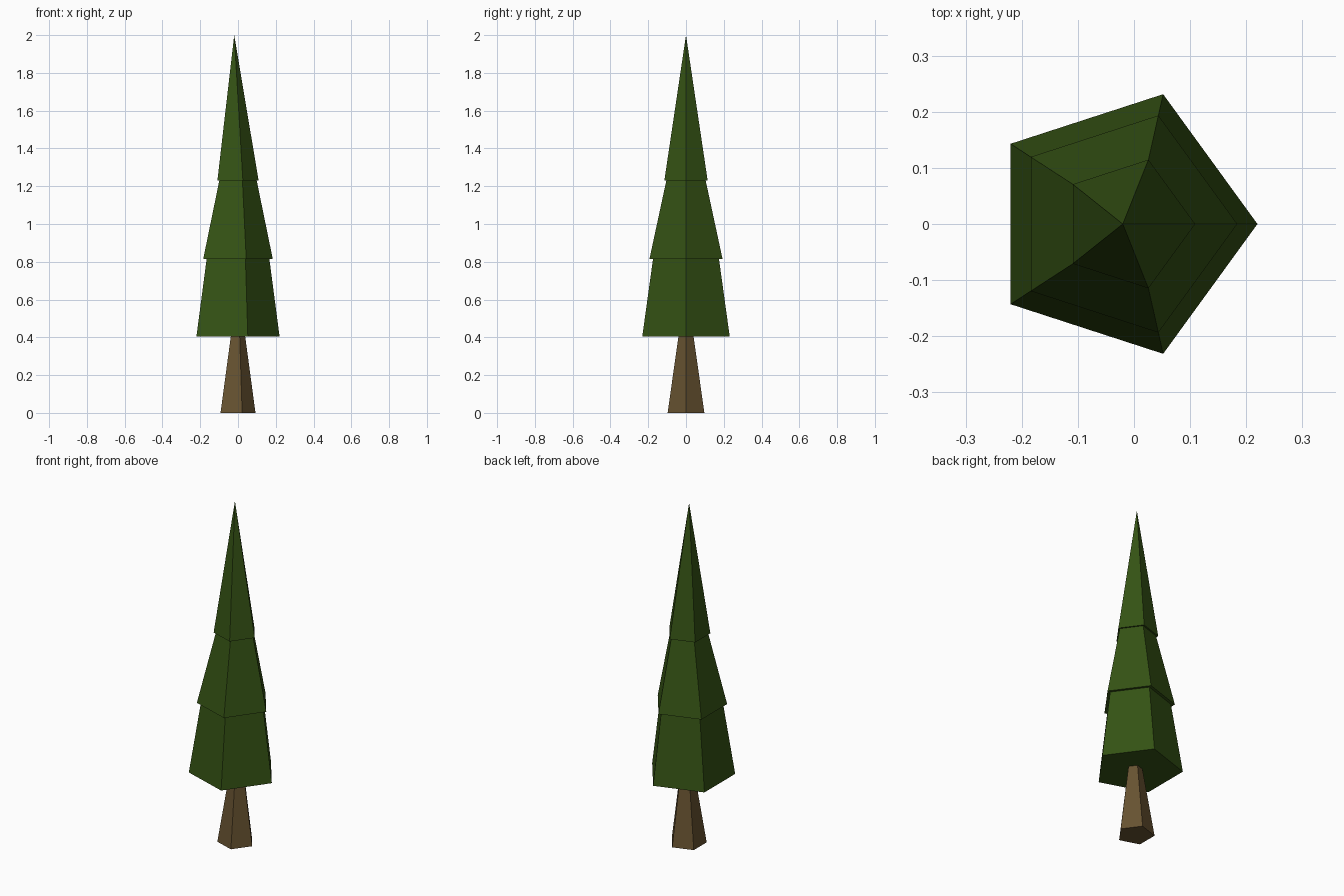
import bpy, bmesh
from math import cos, sin, pi

if "Cube" in bpy.data.objects:
    bpy.data.objects.remove(bpy.data.objects["Cube"])

SIDES = 5


def material(name, rgb):
    mat = bpy.data.materials.new(name)
    mat.diffuse_color = (*rgb, 1)
    mat.use_nodes = True
    mat.node_tree.nodes["Principled BSDF"].inputs["Base Color"].default_value = mat.diffuse_color
    return mat


def pentagon(bm, half, z):
    # five-sided ring, centred by its x extent; half is half its x width
    r = 2 * half / (1 + cos(pi / 5))
    cx = half - r
    return [bm.verts.new((cx + r * cos(2 * pi * i / SIDES),
                          r * sin(2 * pi * i / SIDES), z)) for i in range(SIDES)]


def stepped_body(name, profile, mat, tip=None):
    # skin through the rings, closed below and capped or pointed above
    bm = bmesh.new()
    rings = [pentagon(bm, half, z) for half, z in profile]
    bm.faces.new(rings[0][::-1])
    for low, high in zip(rings, rings[1:]):
        for i in range(SIDES):
            j = (i + 1) % SIDES
            bm.faces.new((low[i], low[j], high[j], high[i]))
    if tip:
        apex = bm.verts.new(tip)
        for i in range(SIDES):
            bm.faces.new((rings[-1][i], rings[-1][(i + 1) % SIDES], apex))
    else:
        bm.faces.new(rings[-1])
    bmesh.ops.recalc_face_normals(bm, faces=bm.faces)
    mesh = bpy.data.meshes.new(name)
    bm.to_mesh(mesh)
    bm.free()
    mesh.materials.append(mat)
    obj = bpy.data.objects.new(name, mesh)
    bpy.context.collection.objects.link(obj)
    return obj


bark = material("bark", (0.135, 0.085, 0.03))
needles = material("needles", (0.035, 0.085, 0.007))

# tapered trunk
stepped_body("trunk", [(0.0925, 0), (0.038, 0.405)], bark)

# three stacked foliage tiers with overhanging ledges
stepped_body("foliage",
             [(0.22, 0.405), (0.166, 0.815),
              (0.184, 0.815), (0.099, 1.23),
              (0.109, 1.23)],
             needles, tip=(-0.02, 0, 2.0))
